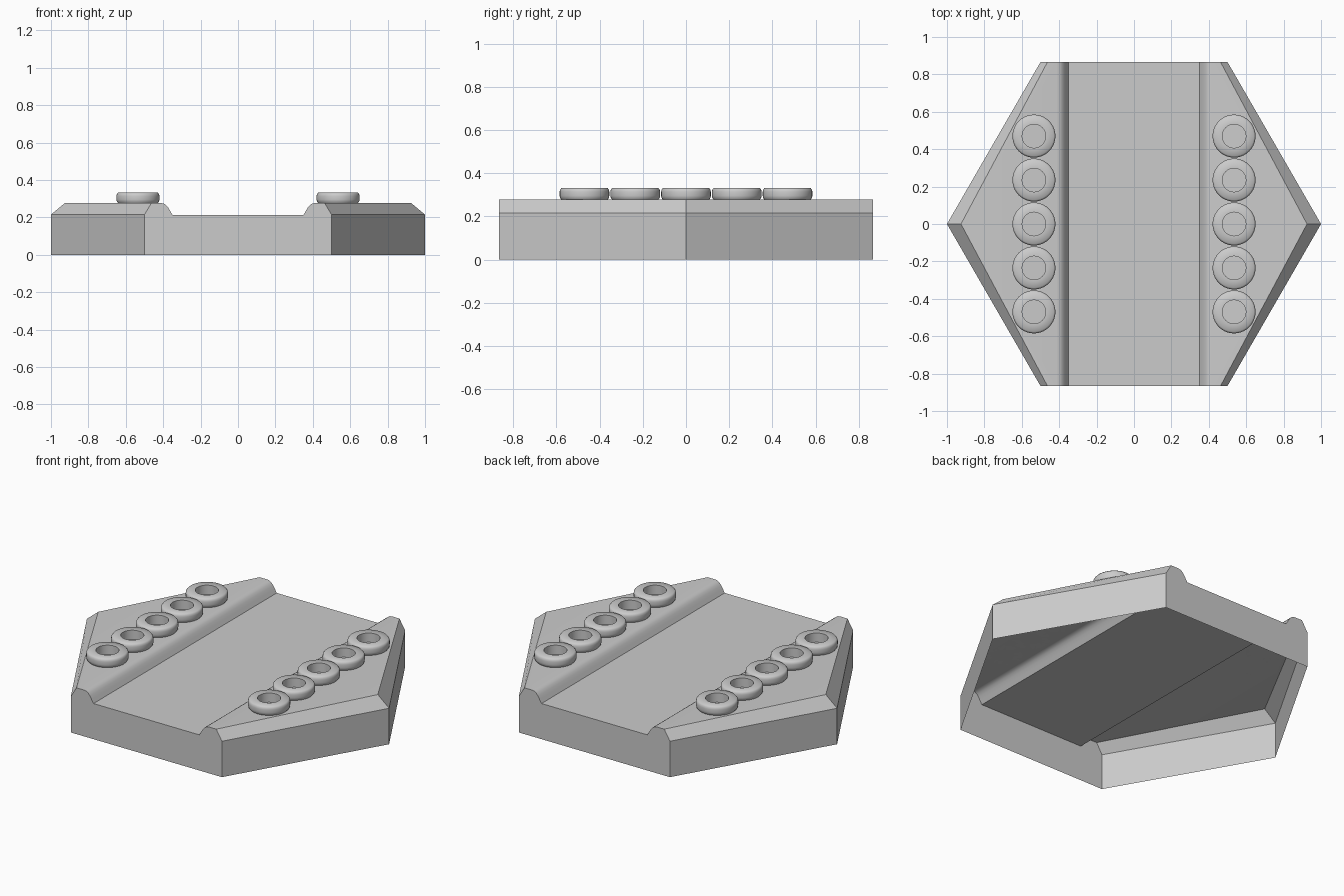
import bpy, bmesh, math
from mathutils import Matrix, Vector

cube = bpy.data.objects.get("Cube")
if cube:
    bpy.data.objects.remove(cube, do_unlink=True)

DEPTH = math.sqrt(3) / 2     # half depth of the hexagon
FLOOR, RIM, DECK, TOP = 0.213, 0.215, 0.277, 0.332

grey = bpy.data.materials.new("stone_grey")
grey.use_nodes = True
colour = (0.6, 0.6, 0.6, 1)
grey.diffuse_color = colour
grey.node_tree.nodes["Principled BSDF"].inputs["Base Color"].default_value = colour


def make_object(name, bm):
    mesh = bpy.data.meshes.new(name)
    bm.to_mesh(mesh)
    bm.free()
    mesh.materials.append(grey)
    obj = bpy.data.objects.new(name, mesh)
    bpy.context.collection.objects.link(obj)
    return obj


def activate(obj):
    bpy.ops.object.select_all(action='DESELECT')
    obj.select_set(True)
    bpy.context.view_layer.objects.active = obj


# Hexagonal base: one quarter of an open-bottomed shell, mirrored twice
channel = [(0, FLOOR), (0.35, FLOOR), (0.363, 0.235), (0.373, 0.252),
           (0.384, 0.265), (0.397, 0.274), (0.415, DECK)]
outer = [(0.4625, DECK), (0.5, RIM), (0.5, 0)]
bm = bmesh.new()
front = [bm.verts.new((x, -DEPTH, z)) for x, z in channel + outer]
middle = [bm.verts.new((x, 0, z)) for x, z in channel]
middle += [bm.verts.new((2 * x, 0, z)) for x, z in outer]
for i in range(len(front) - 1):
    bm.faces.new((front[i], front[i + 1], middle[i + 1], middle[i]))
bm.faces.new([bm.verts.new((0, -DEPTH, 0))] + front[::-1])
base = make_object("hexagonal_base", bm)
activate(base)
mirror = base.modifiers.new("Mirror", 'MIRROR')
mirror.use_axis = (True, True, False)
bpy.ops.object.modifier_apply(modifier=mirror.name)
bpy.ops.object.shade_smooth_by_angle(angle=math.radians(30))

# Rings: a rounded section turned around the vertical axis
section = [(0.063, DECK), (0.107, DECK), (0.113, 0.285), (0.115, 0.295),
           (0.115, 0.314), (0.113, 0.324), (0.106, TOP), (0.063, TOP)]
SIDES = 40
bm = bmesh.new()
loops = []
for s in range(SIDES):
    turn = Matrix.Rotation(math.tau * s / SIDES, 3, 'Z')
    loops.append([bm.verts.new(turn @ Vector((r, 0, z))) for r, z in section])
for s in range(SIDES):
    a, b = loops[s], loops[(s + 1) % SIDES]
    for i in range(len(section)):
        j = (i + 1) % len(section)
        bm.faces.new((a[i], b[i], b[j], a[j]))
bmesh.ops.recalc_face_normals(bm, faces=bm.faces)
ring = make_object("left_ring_1", bm)
activate(ring)
bpy.ops.object.shade_smooth_by_angle(angle=math.radians(50))

# Five rings along each bank of the channel
for side, x in (("left", 0.535), ("right", -0.535)):
    for n in range(5):
        name = f"{side}_ring_{n + 1}"
        obj = bpy.data.objects.get(name)
        if obj is None:
            obj = bpy.data.objects.new(name, ring.data)
            bpy.context.collection.objects.link(obj)
        obj.location = (x, (n - 2) * 0.235, 0)
